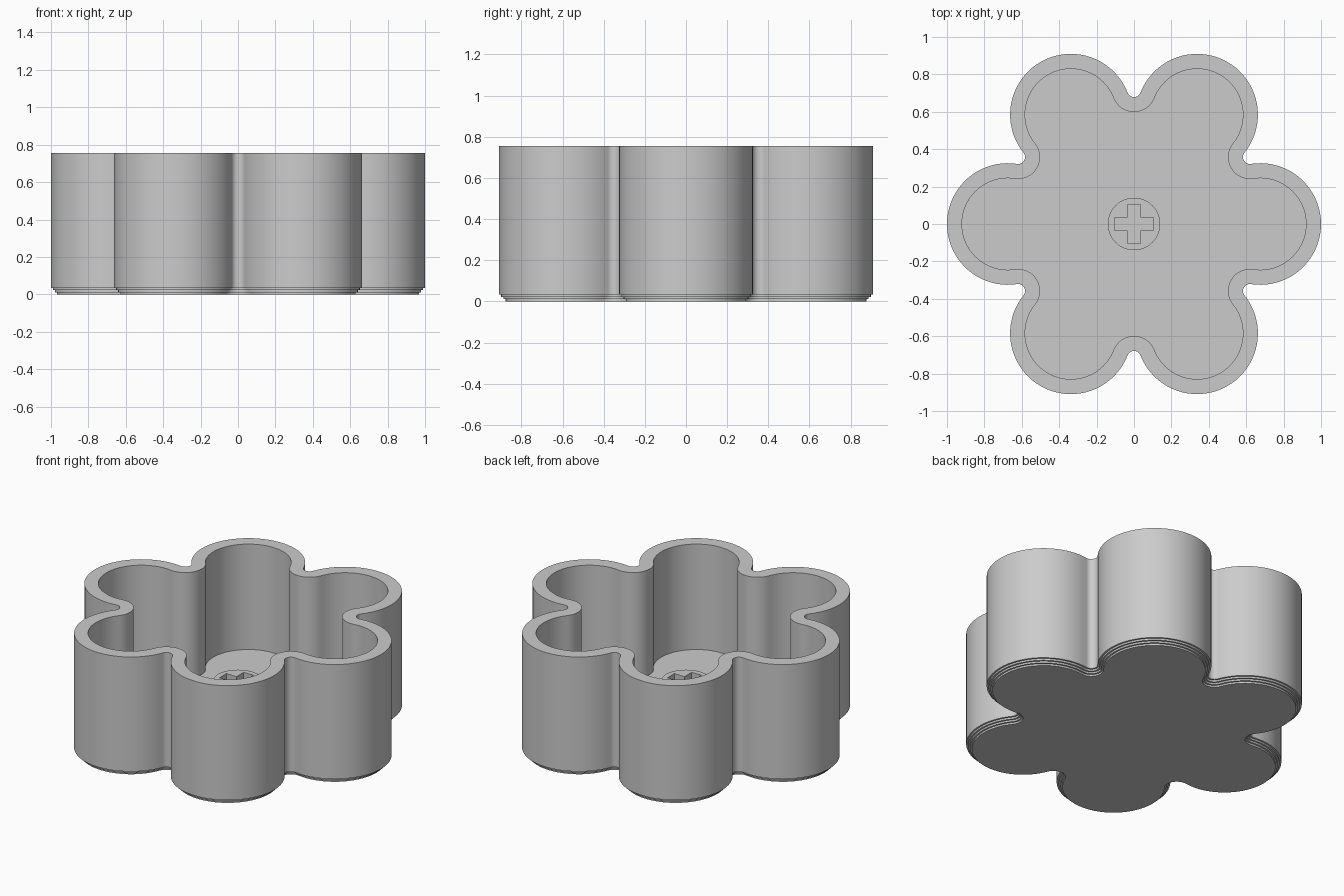
import bpy, bmesh, math
from math import cos, sin, pi

cube = bpy.data.objects.get("Cube")
if cube:
    bpy.data.objects.remove(cube, do_unlink=True)

grey = bpy.data.materials.new("plain_grey")
grey.use_nodes = True
colour = (0.6, 0.6, 0.6, 1)
grey.diffuse_color = colour
grey.node_tree.nodes["Principled BSDF"].inputs["Base Color"].default_value = colour

LOBES, LOBE_DIST, LOBE_R, NOTCH_R = 6, 0.675, 0.325, 0.037
HEIGHT, WALL, FLOOR = 0.755, 0.08, 0.09
POST_R, POST_TOP, SLOT_BOTTOM = 0.14, 0.325, 0.12


def arc(cx, cy, r, start, end, steps):
    """Points on an arc, leaving out the last one."""
    return [(cx + r * cos(start + (end - start) * i / steps),
             cy + r * sin(start + (end - start) * i / steps)) for i in range(steps)]


def flower(inset):
    """Six-lobed outline with rounded notches, moved inward by inset."""
    half = pi / LOBES
    dist = LOBE_DIST * cos(half) + math.sqrt(
        (LOBE_R + NOTCH_R) ** 2 - (LOBE_DIST * sin(half)) ** 2)
    nx, ny = dist * cos(half), dist * sin(half)
    a = math.atan2(ny, nx - LOBE_DIST)
    sector = arc(LOBE_DIST, 0, LOBE_R - inset, -a, a, 40)
    sector += arc(nx, ny, NOTCH_R + inset, a + pi, 2 * half + pi - a, 16)
    points = []
    for k in range(LOBES):
        c, s = cos(2 * half * k), sin(2 * half * k)
        points += [(x * c - y * s, x * s + y * c) for x, y in sector]
    return points


def ring(bm, points, z):
    return [bm.verts.new((x, y, z)) for x, y in points]


def bridge(bm, lower, upper):
    n = len(lower)
    for i in range(n):
        j = (i + 1) % n
        bm.faces.new((lower[i], lower[j], upper[j], upper[i]))


def finish(bm, name):
    bmesh.ops.recalc_face_normals(bm, faces=bm.faces)
    mesh = bpy.data.meshes.new(name)
    bm.to_mesh(mesh)
    bm.free()
    mesh.materials.append(grey)
    obj = bpy.data.objects.new(name, mesh)
    bpy.context.collection.objects.link(obj)
    bpy.ops.object.select_all(action='DESELECT')
    obj.select_set(True)
    bpy.context.view_layer.objects.active = obj
    bpy.ops.object.shade_smooth_by_angle(angle=math.radians(30))


# Hollow flower body: stepped foot, outer wall, rim, inner wall, floor
STEP = 0.011
levels = []
for k in range(3):
    levels += [((3 - k) * STEP, k * STEP), ((3 - k) * STEP, (k + 1) * STEP)]
levels += [(0, 3 * STEP), (0, HEIGHT), (WALL, HEIGHT), (WALL, FLOOR)]
bm = bmesh.new()
rings = [ring(bm, flower(inset), z) for inset, z in levels]
for lower, upper in zip(rings, rings[1:]):
    bridge(bm, lower, upper)
bm.faces.new(rings[0])
bm.faces.new(rings[-1])
finish(bm, "flower_body")

# Central post with a cross-shaped slot
LONG, THIN = 0.105, 0.034
corner = [(LONG, -THIN), (LONG, THIN), (THIN, THIN)]
cross = []
for k in range(4):
    c, s = round(cos(k * pi / 2)), round(sin(k * pi / 2))
    cross += [(x * c - y * s, x * s + y * c) for x, y in corner]
circle = arc(0, 0, POST_R, 0, 2 * pi, 64)
bm = bmesh.new()
base = ring(bm, circle, FLOOR - 0.01)
top = ring(bm, circle, POST_TOP)
slot_top = ring(bm, cross, POST_TOP)
slot_base = ring(bm, cross, SLOT_BOTTOM)
bridge(bm, base, top)
bridge(bm, slot_base, slot_top)
bm.faces.new(base)
bm.faces.new(slot_base)
edges = [bm.edges.get((loop[i - 1], loop[i]))
         for loop in (top, slot_top) for i in range(len(loop))]
bmesh.ops.triangle_fill(bm, edges=edges, use_beauty=True, normal=(0, 0, 1))
finish(bm, "slotted_post")
